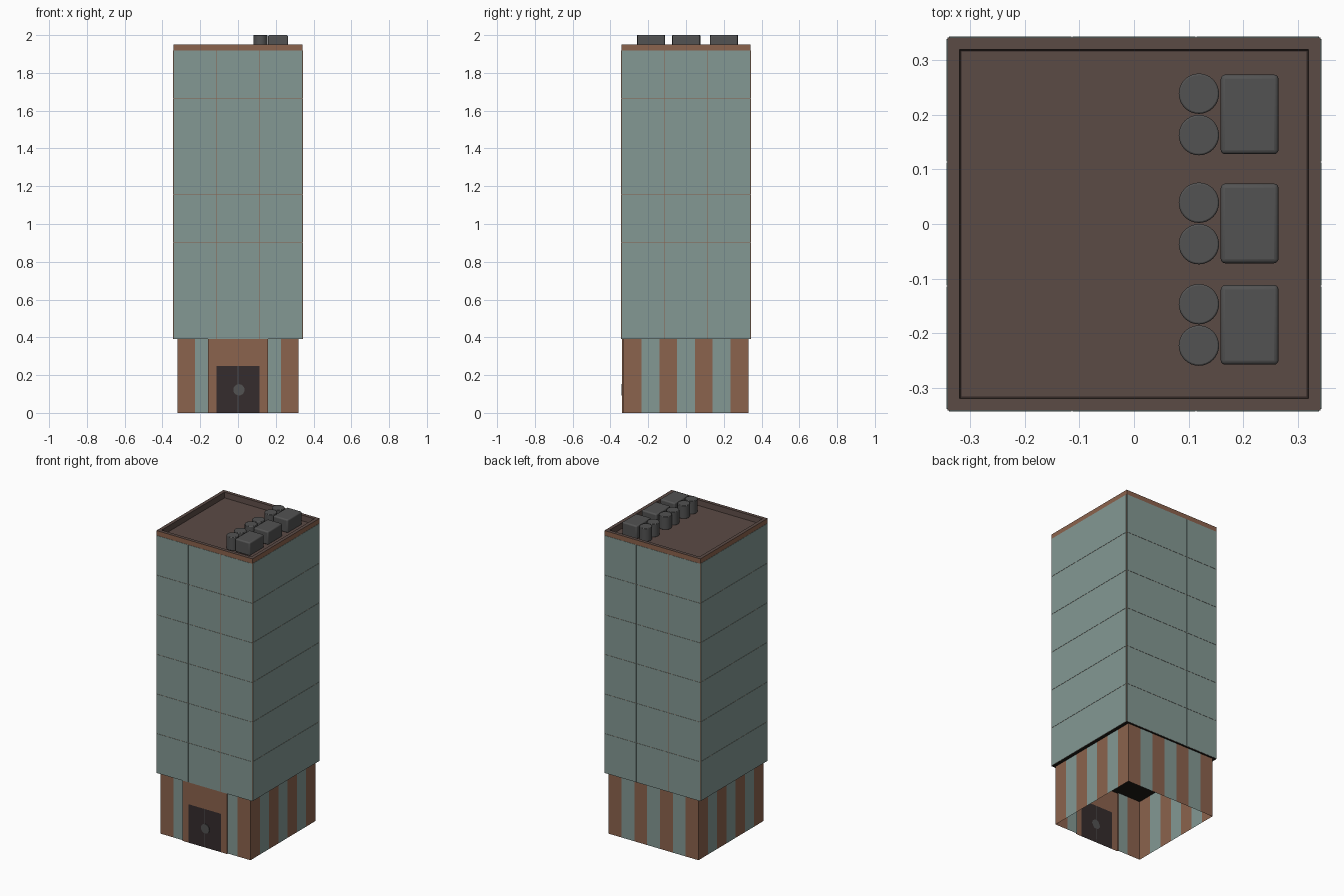
import bpy, bmesh, math
from mathutils import Matrix, Vector

if "Cube" in bpy.data.objects:
    bpy.data.objects.remove(bpy.data.objects["Cube"])


def mat(name, rgb):
    m = bpy.data.materials.new(name)
    m.diffuse_color = (*rgb, 1)
    m.use_nodes = True
    m.node_tree.nodes["Principled BSDF"].inputs["Base Color"].default_value = m.diffuse_color
    return m


GLASS = mat("teal glass", (0.23, 0.315, 0.295))
BRICK = mat("warm brown", (0.26, 0.125, 0.075))
ROOF = mat("roof brown", (0.105, 0.07, 0.06))
GRAY = mat("machine gray", (0.085, 0.085, 0.085))
DOOR = mat("door dark", (0.036, 0.025, 0.026))
UNDER = mat("underside black", (0.012, 0.01, 0.008))


def finish(bm, name, mats):
    me = bpy.data.meshes.new(name)
    bm.to_mesh(me)
    bm.free()
    for m in mats:
        me.materials.append(m)
    ob = bpy.data.objects.new(name, me)
    bpy.context.collection.objects.link(ob)
    return ob


def add_box(bm, lo, hi):
    lo, hi = Vector(lo), Vector(hi)
    m = Matrix.Translation((lo + hi) / 2) @ Matrix.Diagonal((*(hi - lo), 1))
    return bmesh.ops.create_cube(bm, size=1, matrix=m)["verts"]


def smooth(ob, width, segments):
    b = ob.modifiers.new("bevel", "BEVEL")
    b.width, b.segments, b.limit_method = width, segments, "ANGLE"
    bpy.ops.object.select_all(action="DESELECT")
    ob.select_set(True)
    bpy.context.view_layer.objects.active = ob
    bpy.ops.object.shade_smooth_by_angle(angle=math.radians(40))


Z0, Z1, ZT = 0.39, 1.92, 1.95

# Tower core: sunken roof with a parapet, dark underside
bm = bmesh.new()
add_box(bm, (-0.342, -0.342, Z0), (0.342, 0.342, ZT))
top = max(bm.faces, key=lambda f: f.calc_center_median().z)
bmesh.ops.inset_region(bm, faces=[top], thickness=0.022)
bmesh.ops.translate(bm, verts=bmesh.ops.extrude_face_region(bm, geom=[top])["geom"] and [], vec=(0, 0, 0))
bm.free()

bm = bmesh.new()
rings = []
for r, z in ((0.342, Z0), (0.342, ZT), (0.32, ZT), (0.317, Z1 - 0.005)):
    rings.append([bm.verts.new((sx * r, sy * r, z))
                  for sx, sy in ((-1, -1), (1, -1), (1, 1), (-1, 1))])
for k in range(3):
    for i in range(4):
        j = (i + 1) % 4
        f = bm.faces.new((rings[k][i], rings[k][j], rings[k + 1][j], rings[k + 1][i]))
        f.material_index = 0 if k == 0 else 1
bm.faces.new(rings[3]).material_index = 1
bm.faces.new(rings[0][::-1]).material_index = 2
finish(bm, "tower_core", (BRICK, ROOF, UNDER))

# Glass panels, 3 by 6 on each side, slightly proud of the core
bm = bmesh.new()
w, h, gap = 0.68 / 3, (Z1 - Z0) / 6, 0.001
for side in range(4):
    rot = Matrix.Rotation(side * math.pi / 2, 3, "Z")
    for c in range(3):
        for r in range(6):
            x, z = -0.34 + c * w, Z0 + r * h
            vs = add_box(bm, (x + gap, -0.3435, z + gap), (x + w - gap, -0.340, z + h - gap))
            bmesh.ops.rotate(bm, verts=vs, matrix=rot)
finish(bm, "glass_panels", (GLASS,))


# Ground floor: open-bottomed shell of upright stripes
def strip(bm, a, b, z0, z1, idx):
    f = bm.faces.new([bm.verts.new(p) for p in
                      ((*a, z0), (*b, z0), (*b, z1), (*a, z1))])
    f.material_index = idx


HX, HY = 0.32, 0.33
bm = bmesh.new()
for start, end in (((HX, -HY), (HX, HY)), ((HX, HY), (-HX, HY)), ((-HX, HY), (-HX, -HY))):
    a, b = Vector(start), Vector(end)
    for i in range(7):
        strip(bm, a.lerp(b, i / 7), a.lerp(b, (i + 1) / 7), 0, Z0, i % 2)
for a, b, idx in ((-HX, -0.228, 0), (-0.228, -0.158, 1), (0.158, 0.228, 1), (0.228, HX, 0)):
    strip(bm, (a, -HY), (b, -HY), 0, Z0, idx)

# Entrance bay, stepped forward, with the door cut into it
FY, DX, DZ = -0.338, 0.115, 0.247
for s in (-1, 1):
    a, b = sorted((s * 0.158, s * DX))
    strip(bm, (a, FY), (b, FY), 0, Z0, 0)
    ends = ((s * 0.158, -HY), (s * 0.158, FY))
    strip(bm, *(ends if s < 0 else ends[::-1]), 0, Z0, 0)
strip(bm, (-DX, FY), (DX, FY), DZ, Z0, 0)
strip(bm, (-DX, FY), (DX, FY), 0, DZ, 2)
finish(bm, "ground_floor", (BRICK, GLASS, DOOR))

# Door seam and round handle plate
bm = bmesh.new()
add_box(bm, (-0.002, FY - 0.001, 0), (0.002, FY, DZ))
bmesh.ops.create_cone(bm, cap_ends=True, segments=16, radius1=0.03, radius2=0.03, depth=0.004,
                      matrix=Matrix.Translation((0.005, FY - 0.002, 0.122))
                      @ Matrix.Rotation(math.pi / 2, 4, "X"))
finish(bm, "door_handle", (GRAY,))

# Rooftop units: three rounded boxes, each with a pair of drums
boxes, drums = bmesh.new(), bmesh.new()
for y in (-0.185, 0.001, 0.201):
    add_box(boxes, (0.159, y - 0.073, Z1 - 0.005), (0.265, y + 0.073, 2.0))
    for dy in (-0.038, 0.038):
        bmesh.ops.create_cone(drums, cap_ends=True, segments=32, radius1=0.037, radius2=0.037,
                              depth=0.085, matrix=Matrix.Translation((0.119, y + dy, 1.9575)))
smooth(finish(boxes, "roof_boxes", (GRAY,)), 0.008, 3)
smooth(finish(drums, "roof_drums", (GRAY,)), 0.003, 2)
